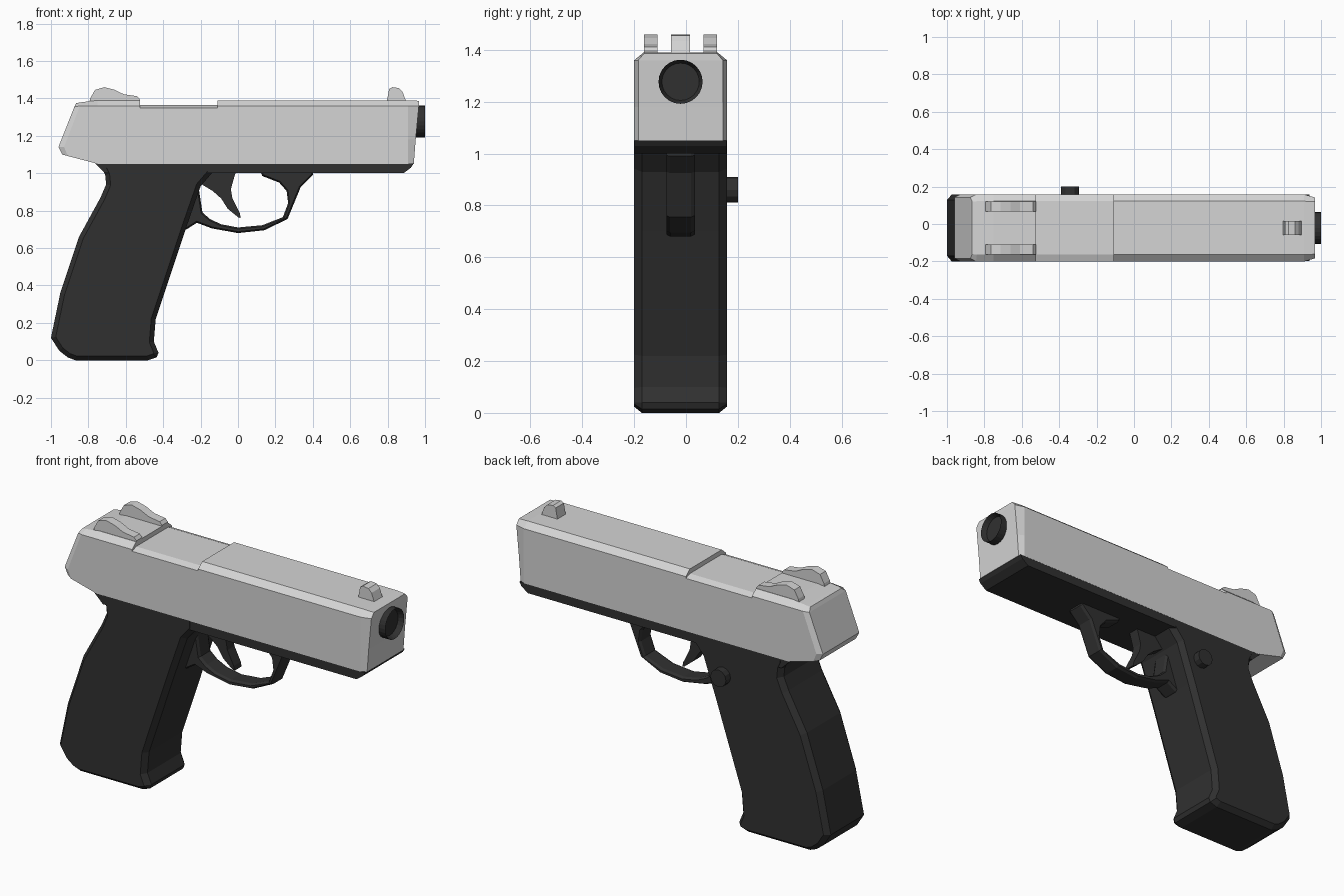
import bpy, bmesh, math
from mathutils import Matrix

if "Cube" in bpy.data.objects:
    bpy.data.objects.remove(bpy.data.objects["Cube"])

YC = -0.021   # centre plane of the body
H = 0.179     # half width of slide and frame


def material(name, v):
    m = bpy.data.materials.new(name)
    m.diffuse_color = (v, v, v, 1)
    m.use_nodes = True
    m.node_tree.nodes["Principled BSDF"].inputs["Base Color"].default_value = m.diffuse_color
    return m


silver = material("silver_grey", 0.66)
black = material("matte_black", 0.03)


def finish(bm, name, mat):
    bmesh.ops.recalc_face_normals(bm, faces=bm.faces[:])
    me = bpy.data.meshes.new(name)
    bm.to_mesh(me)
    bm.free()
    me.materials.append(mat)
    ob = bpy.data.objects.new(name, me)
    bpy.context.collection.objects.link(ob)
    return ob


def plate(name, pts, half, mat, yc=YC, inset=0, depth=0):
    """Side profile extruded across y, with optional chamfered side faces."""
    bm = bmesh.new()
    a = [bm.verts.new((x, yc - half + depth, z)) for x, z in pts]
    b = [bm.verts.new((x, yc + half - depth, z)) for x, z in pts]
    n = len(pts)
    caps = [bm.faces.new(a), bm.faces.new(b[::-1])]
    for i in range(n):
        j = (i + 1) % n
        bm.faces.new((a[i], a[j], b[j], b[i]))
    bmesh.ops.recalc_face_normals(bm, faces=bm.faces[:])
    if inset:
        for c in caps:
            bmesh.ops.inset_region(bm, faces=[c], thickness=inset, depth=depth,
                                   use_even_offset=True)
    return finish(bm, name, mat)


def tube(name, axis, loc, r, length, segs, mat, bore=0):
    bm = bmesh.new()
    bmesh.ops.create_cone(bm, cap_ends=True, segments=segs, radius1=r, radius2=r, depth=length)
    if bore:
        top = max(bm.faces, key=lambda f: f.calc_center_median().z)
        bmesh.ops.inset_region(bm, faces=[top], thickness=0.013)
        bmesh.ops.translate(bm, verts=top.verts[:], vec=(0, 0, -bore))
    rot = Matrix.Rotation(math.pi / 2, 4, 'Y') if axis == 'x' else Matrix.Rotation(-math.pi / 2, 4, 'X')
    bmesh.ops.transform(bm, matrix=Matrix.Translation(loc) @ rot, verts=bm.verts[:])
    return finish(bm, name, mat)


# Slide: rings of four heights per side, lofted from rear to muzzle
def straight(x, zc, zt):
    return [(x, 1.05), (x, 1.18), (x, zc), (x, zt)], H, 0.143


rings = [
    ([(-0.94, 1.10), (-0.96, 1.14), (-0.875, 1.355), (-0.865, 1.375)], 0.163, 0.14),
    ([(-0.91, 1.092), (-0.93, 1.14), (-0.845, 1.36), (-0.84, 1.379)], H, 0.143),
    straight(-0.75, 1.36, 1.39),
    straight(-0.525, 1.36, 1.39),
    straight(-0.525, 1.35, 1.364),
    straight(-0.11, 1.35, 1.364),
    straight(-0.11, 1.36, 1.39),
    straight(0.91, 1.36, 1.39),
    ([(0.94, 1.05), (0.95, 1.18), (0.967, 1.36), (0.967, 1.387)], 0.163, 0.14),
]
bm = bmesh.new()
loft = []
for pts, h, t in rings:
    widths = (h, h, h, t)
    left = [bm.verts.new((x, YC - w, z)) for (x, z), w in zip(pts, widths)]
    right = [bm.verts.new((x, YC + w, z)) for (x, z), w in zip(pts, widths)]
    loft.append(left + right[::-1])
for p, q in zip(loft, loft[1:]):
    for i in range(8):
        j = (i + 1) % 8
        bm.faces.new((p[i], p[j], q[j], q[i]))
for r in (loft[0], loft[-1]):
    for i in range(3):
        bm.faces.new((r[i], r[i + 1], r[6 - i], r[7 - i]))
finish(bm, "slide", silver)

# Sights
plate("front_sight", [(0.795, 1.38), (0.808, 1.45), (0.825, 1.46), (0.86, 1.455), (0.88, 1.435),
                      (0.90, 1.38)], 0.037, silver)
for side, y in (("left", -0.115), ("right", 0.115)):
    plate("rear_sight_" + side,
          [(-0.795, 1.38), (-0.79, 1.40), (-0.765, 1.445), (-0.715, 1.46), (-0.66, 1.446),
           (-0.61, 1.422), (-0.54, 1.412), (-0.525, 1.395), (-0.525, 1.38)],
          0.026, silver, yc=YC + y)

# Barrel end
tube("barrel", 'x', (0.93, YC, 1.277), 0.085, 0.14, 24, black, bore=0.03)

# Frame rail under the slide
plate("frame", [(-0.77, 1.058), (-0.71, 1.0), (0.885, 1.0), (0.925, 1.03), (0.938, 1.051),
                (-0.74, 1.051)], H - 0.001, black)

# Grip
plate("grip", [(-0.73, 1.075), (-0.725, 1.02), (-0.71, 0.99), (-0.705, 0.94), (-0.735, 0.87),
               (-0.85, 0.66), (-0.95, 0.36), (-1.0, 0.12), (-0.955, 0.05), (-0.91, 0.015),
               (-0.87, 0.0), (-0.48, 0.0), (-0.435, 0.015), (-0.425, 0.04), (-0.45, 0.10),
               (-0.44, 0.22), (-0.28, 0.70), (-0.20, 0.93), (-0.14, 1.0), (-0.14, 1.075)],
      H, black, inset=0.024, depth=0.03)

# Trigger guard: outer edge, then inner edge back
plate("trigger_guard",
      [(-0.30, 0.69), (-0.275, 0.70), (-0.22, 0.735), (-0.14, 0.705), (0.0, 0.68), (0.14, 0.695),
       (0.265, 0.755), (0.335, 0.925), (0.40, 0.99), (0.40, 1.01),
       (0.12, 1.01), (0.13, 0.985), (0.22, 0.95), (0.26, 0.905), (0.268, 0.84), (0.24, 0.765),
       (0.13, 0.722), (0.0, 0.71), (-0.09, 0.727), (-0.15, 0.755), (-0.19, 0.79),
       (-0.21, 0.92), (-0.28, 0.92)],
      0.055, black, inset=0.008, depth=0.015)

# Trigger
plate("trigger",
      [(-0.21, 0.95), (-0.135, 0.905), (-0.09, 0.865), (-0.055, 0.81), (0.0, 0.765), (0.015, 0.76),
       (0.01, 0.785), (-0.03, 0.865), (-0.038, 0.915), (-0.02, 0.98), (-0.01, 1.01), (-0.21, 1.01)],
      0.032, black)

# Release button on the far side
tube("release_button", 'y', (-0.342, 0.17, 0.86), 0.049, 0.06, 12, black)
